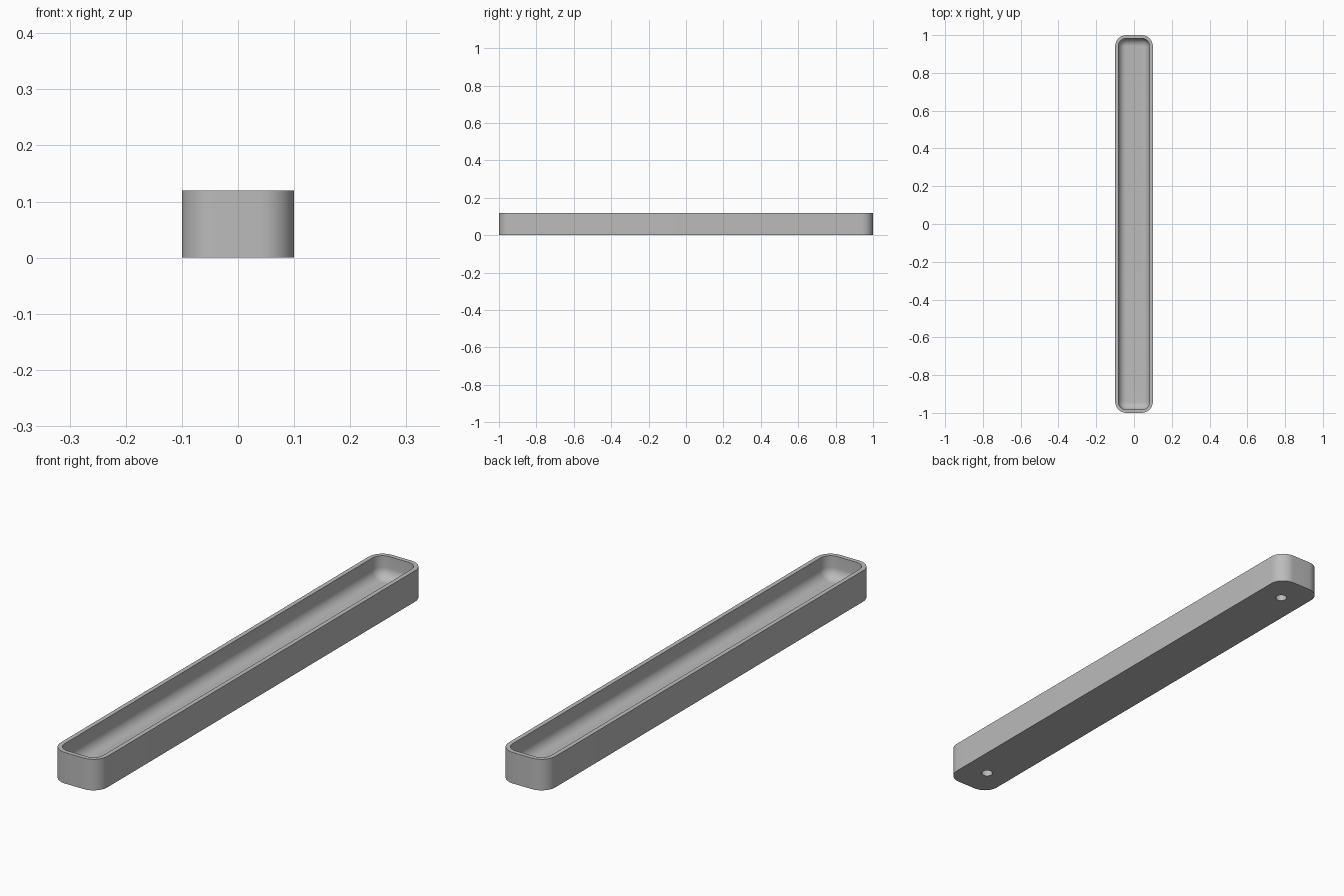
import bpy, bmesh
from math import cos, sin, pi

if "Cube" in bpy.data.objects:
    bpy.data.objects.remove(bpy.data.objects["Cube"])

HALF_W, HALF_L, HEIGHT = 0.10, 1.0, 0.12
CORNER, WALL, DEPTH, FILLET = 0.06, 0.017, 0.085, 0.04
CORNER_STEPS, FILLET_STEPS = 12, 10

grey = bpy.data.materials.new("matte_grey")
grey.use_nodes = True
colour = (0.5, 0.5, 0.5, 1)
grey.diffuse_color = colour
grey.node_tree.nodes["Principled BSDF"].inputs["Base Color"].default_value = colour


def ring(bm, inset, z):
    """Rounded rectangle of vertices, pulled in from the outer outline."""
    r = CORNER - inset
    verts = []
    for q, (sx, sy) in enumerate([(1, 1), (-1, 1), (-1, -1), (1, -1)]):
        for i in range(CORNER_STEPS + 1):
            a = (q + i / CORNER_STEPS) * pi / 2
            verts.append(bm.verts.new((sx * (HALF_W - CORNER) + r * cos(a),
                                       sy * (HALF_L - CORNER) + r * sin(a), z)))
    return verts


# Tray body: outer wall, flat rim, inner wall, rounded trough floor
floor_z = HEIGHT - DEPTH
levels = [(0, 0), (0, HEIGHT), (WALL, HEIGHT)]
for i in range(FILLET_STEPS + 1):
    a = i / FILLET_STEPS * pi / 2
    levels.append((WALL + FILLET * (1 - cos(a)), floor_z + FILLET * (1 - sin(a))))

bm = bmesh.new()
rings = [ring(bm, *level) for level in levels]
for low, high in zip(rings, rings[1:]):
    for i in range(len(low)):
        j = (i + 1) % len(low)
        bm.faces.new((low[i], low[j], high[j], high[i]))
bm.faces.new(rings[0][::-1])
bm.faces.new(rings[-1])
bmesh.ops.recalc_face_normals(bm, faces=bm.faces)
mesh = bpy.data.meshes.new("tray")
bm.to_mesh(mesh)
bm.free()
mesh.materials.append(grey)
tray = bpy.data.objects.new("tray", mesh)
bpy.context.collection.objects.link(tray)

# Blind mounting holes in the underside, one near each end
for side in (-1, 1):
    bpy.ops.mesh.primitive_cylinder_add(vertices=32, radius=0.021, depth=0.05,
                                        location=(0, side * 0.88, 0))
    cutter = bpy.context.object
    cutter.name = "hole_cutter"
    cutter.hide_render = True
    cutter.data.materials.append(grey)
    cut = tray.modifiers.new("mounting_hole", 'BOOLEAN')
    cut.operation = 'DIFFERENCE'
    cut.solver = 'EXACT'
    cut.object = cutter
    bpy.context.view_layer.objects.active = tray
    bpy.ops.object.modifier_apply(modifier=cut.name)
    bpy.data.objects.remove(cutter)

# Smooth curves, crisp rim and base edges
bpy.ops.object.select_all(action='DESELECT')
tray.select_set(True)
bpy.context.view_layer.objects.active = tray
bpy.ops.object.shade_smooth_by_angle(angle=pi / 6)
